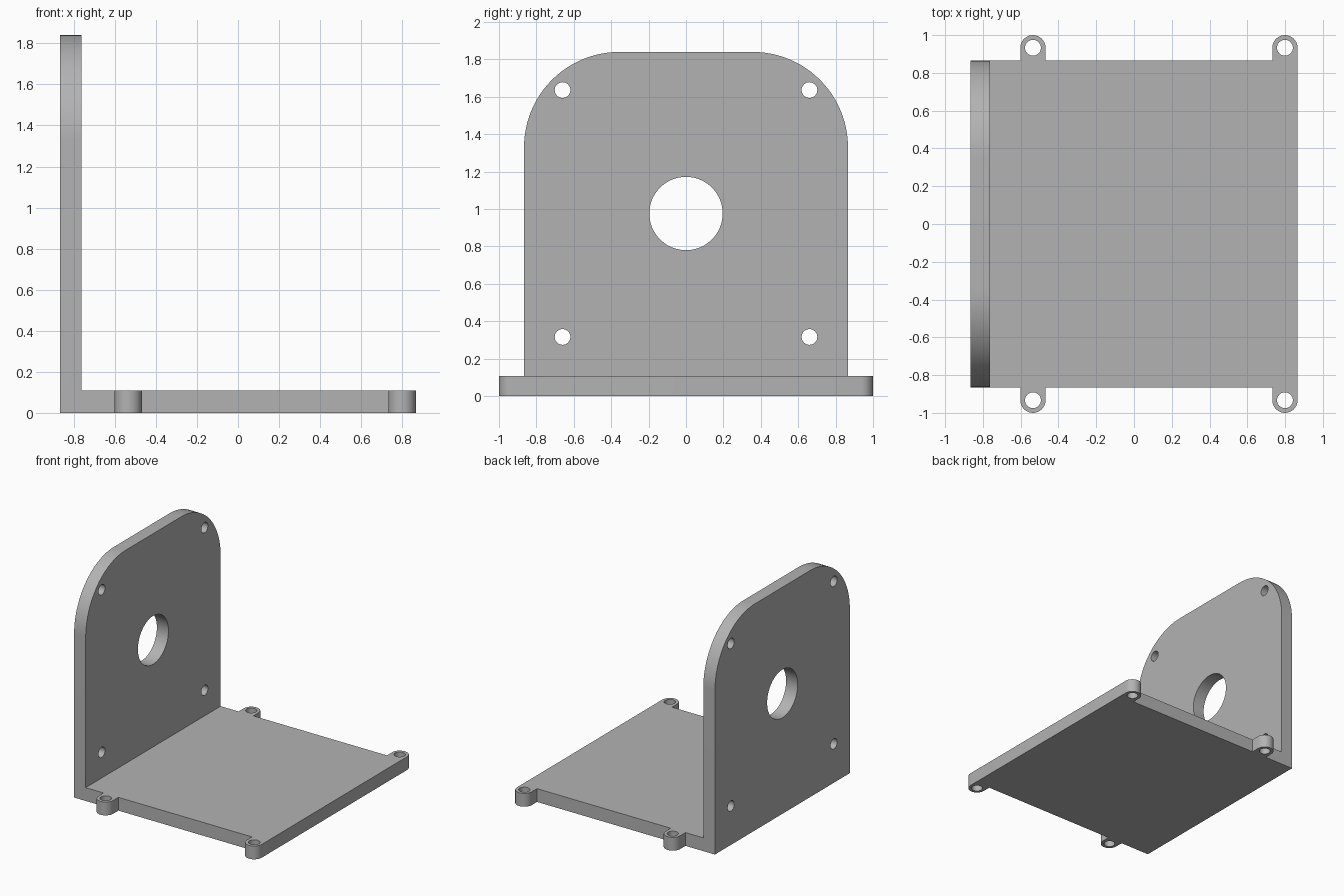
import bpy, bmesh
from math import pi, cos, sin
from mathutils import Matrix

cube = bpy.data.objects.get("Cube")
if cube:
    bpy.data.objects.remove(cube, do_unlink=True)

HALF = 0.866      # half width of both plates
WALL_T = 0.104    # wall thickness
BASE_T = 0.108    # base thickness
HEIGHT = 1.84
CORNER = 0.51     # upper corner radius of the wall
TAB_R = 0.067
HOLE_R = 0.042
TAB_Y = 1 - TAB_R

grey = bpy.data.materials.new("plain grey")
grey.use_nodes = True
grey.diffuse_color = (0.45, 0.45, 0.45, 1)
grey.node_tree.nodes["Principled BSDF"].inputs["Base Color"].default_value = (0.45, 0.45, 0.45, 1)


def arc(cx, cy, r, start, end, steps):
    angles = [start + (end - start) * i / steps for i in range(steps + 1)]
    return [(cx + r * cos(a), cy + r * sin(a)) for a in angles]


def circle(cx, cy, r, steps=32):
    return arc(cx, cy, r, 0, 2 * pi, steps)[:-1]


def plate(name, loops, thickness, matrix=Matrix()):
    """Fill an outline with holes, then extrude it upwards."""
    bm = bmesh.new()
    for loop in loops:
        verts = [bm.verts.new((x, y, 0)) for x, y in loop]
        for a, b in zip(verts, verts[1:] + verts[:1]):
            bm.edges.new((a, b))
    bmesh.ops.triangle_fill(bm, use_beauty=True, edges=bm.edges[:])
    grown = bmesh.ops.extrude_face_region(bm, geom=bm.faces[:], use_keep_orig=True)
    top = [g for g in grown["geom"] if isinstance(g, bmesh.types.BMVert)]
    bmesh.ops.translate(bm, verts=top, vec=(0, 0, thickness))
    bmesh.ops.transform(bm, matrix=matrix, verts=bm.verts[:])
    bmesh.ops.recalc_face_normals(bm, faces=bm.faces[:])
    mesh = bpy.data.meshes.new(name)
    bm.to_mesh(mesh)
    bm.free()
    mesh.materials.append(grey)
    obj = bpy.data.objects.new(name, mesh)
    bpy.context.collection.objects.link(obj)
    return obj


# Upright wall: rounded top, centre bore and four screw holes
wall_outline = [(-HALF, 0), (HALF, 0)]
wall_outline += arc(HALF - CORNER, HEIGHT - CORNER, CORNER, 0, pi / 2, 24)
wall_outline += arc(CORNER - HALF, HEIGHT - CORNER, CORNER, pi / 2, pi, 24)
wall_holes = [circle(0, 0.976, 0.196, 64)]
wall_holes += [circle(y, z, HOLE_R) for y in (-0.66, 0.66) for z in (0.316, 1.636)]
stand = Matrix(((0, 0, 1, -HALF), (1, 0, 0, 0), (0, 1, 0, 0), (0, 0, 0, 1)))
bracket = plate("angle_bracket", [wall_outline] + wall_holes, WALL_T, stand)

# Base plate with four round-ended mounting tabs, starting inside the wall
tab_xs = (-0.535, HALF - TAB_R)
inner = -HALF + WALL_T / 2
front_edge = [(inner, -HALF)]
for x in tab_xs:
    front_edge.append((x - TAB_R, -HALF))
    front_edge += arc(x, -TAB_Y, TAB_R, pi, 2 * pi, 16)
    if x < 0:
        front_edge.append((x + TAB_R, -HALF))
base_outline = front_edge + [(x, -y) for x, y in reversed(front_edge)]
base_holes = [circle(x, y, HOLE_R) for x in tab_xs for y in (-TAB_Y, TAB_Y)]
base = plate("base_plate", [base_outline] + base_holes, BASE_T)

# Join wall and base into one solid
union = bracket.modifiers.new("join base", "BOOLEAN")
union.operation = "UNION"
union.solver = "EXACT"
union.object = base
bpy.context.view_layer.objects.active = bracket
bpy.ops.object.select_all(action="DESELECT")
bracket.select_set(True)
bpy.ops.object.modifier_apply(modifier=union.name)
bpy.data.objects.remove(base, do_unlink=True)
bpy.ops.object.shade_smooth_by_angle(angle=pi / 6)
